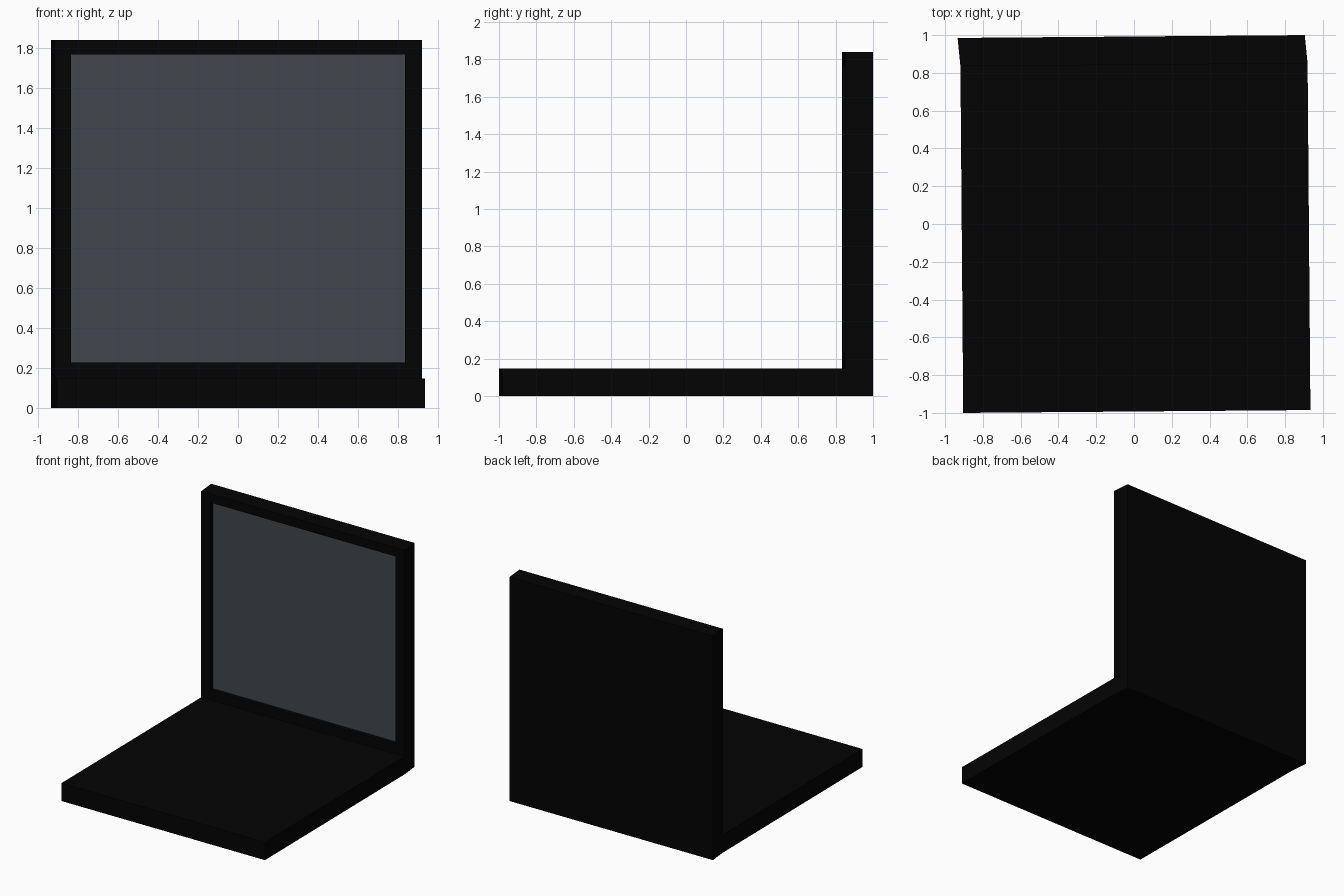
import bpy, bmesh

if "Cube" in bpy.data.objects:
    bpy.data.objects.remove(bpy.data.objects["Cube"])


def material(name, rgb):
    m = bpy.data.materials.new(name)
    m.diffuse_color = (*rgb, 1)
    m.use_nodes = True
    m.node_tree.nodes["Principled BSDF"].inputs["Base Color"].default_value = m.diffuse_color
    return m


def prism(footprint, z0, z1):
    """Extrude a plan outline from z0 up to z1."""
    bm = bmesh.new()
    face = bm.faces.new([bm.verts.new((x, y, z0)) for x, y in footprint])
    top = bmesh.ops.extrude_face_region(bm, geom=[face])["geom"]
    for v in top:
        if isinstance(v, bmesh.types.BMVert):
            v.co.z = z1
    bmesh.ops.recalc_face_normals(bm, faces=bm.faces)
    return bm


def finish(bm, name, mats):
    me = bpy.data.meshes.new(name)
    bm.to_mesh(me)
    bm.free()
    for m in mats:
        me.materials.append(m)
    bpy.context.collection.objects.link(bpy.data.objects.new(name, me))


black = material("black casing", (0.001, 0.001, 0.001))
grey = material("grey screen", (0.053, 0.061, 0.070))

# Hinge line shared by base and lid; the whole model sits slightly askew
hinge_l, hinge_r = (-0.919, 0.835), (0.919, 0.85)
LID_TOP, RECESS = 1.84, 0.035


def front_y(x):
    t = (x - hinge_l[0]) / (hinge_r[0] - hinge_l[0])
    return hinge_l[1] + t * (hinge_r[1] - hinge_l[1])


# Flat keyboard base
finish(prism([(-0.904, -1.0), (0.934, -0.985), hinge_r, hinge_l], 0, 0.147),
       "base", [black])

# Upright lid behind the base, with a recessed screen in its front face
lid = prism([hinge_l, hinge_r, (0.904, 1.0), (-0.934, 0.985)], 0, LID_TOP)
lid.faces.ensure_lookup_table()
front = min(lid.faces, key=lambda f: f.normal.y)
for depth in (0, RECESS):
    # First pass cuts the opening, second pass pushes the screen back
    bmesh.ops.inset_individual(lid, faces=[front], thickness=0.01)
    mid = front.calc_center_median()
    for v in front.verts:
        x = 0.835 if v.co.x > mid.x else -0.835
        z = 1.768 if v.co.z > mid.z else 0.227
        v.co = (x, front_y(x) + depth, z)
front.material_index = 1
lid.normal_update()
finish(lid, "lid_with_screen", [black, grey])
